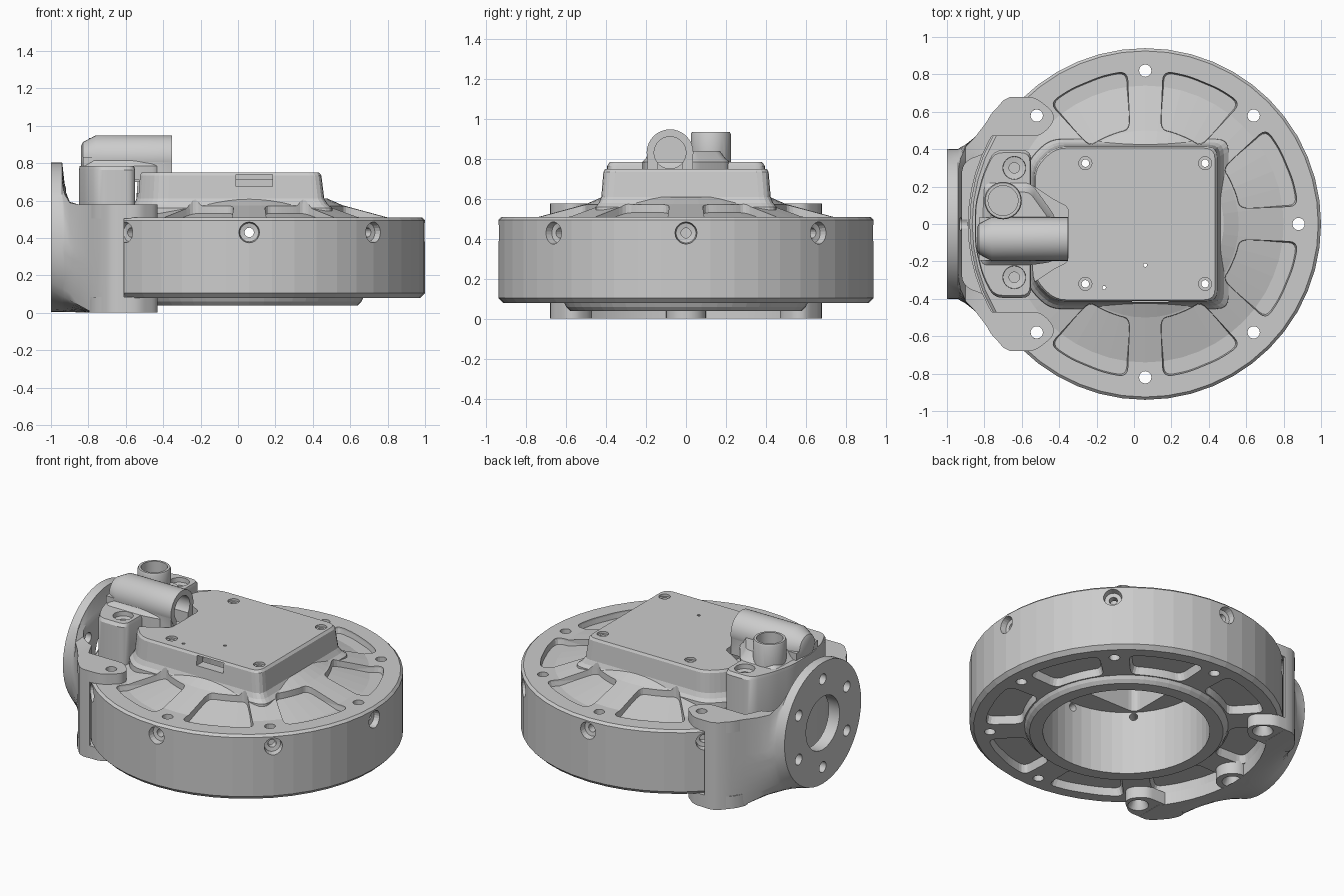
import bpy, bmesh, math
from mathutils import Vector

if "Cube" in bpy.data.objects:
    bpy.data.objects.remove(bpy.data.objects["Cube"])

CX = 0.06  # axis of the round body


def obj_from(bm, name):
    bmesh.ops.recalc_face_normals(bm, faces=bm.faces[:])
    me = bpy.data.meshes.new(name)
    bm.to_mesh(me)
    bm.free()
    ob = bpy.data.objects.new(name, me)
    bpy.context.collection.objects.link(ob)
    return ob


def skin(rings, name):
    """Closed solid through a list of equal-length point rings."""
    bm = bmesh.new()
    vs = [[bm.verts.new(p) for p in r] for r in rings]
    n = len(vs[0])
    for a, b in zip(vs, vs[1:]):
        for i in range(n):
            bm.faces.new((a[i], a[(i + 1) % n], b[(i + 1) % n], b[i]))
    bm.faces.new(vs[0])
    bm.faces.new(vs[-1])
    return obj_from(bm, name)


def lathe(name, profile, loc, axis=(0, 0, 1), n=24):
    """Solid of revolution; profile is (radius, distance along axis)."""
    q = Vector((0, 0, 1)).rotation_difference(Vector(axis))
    rings = [[q @ Vector((r * math.cos(2 * math.pi * i / n), r * math.sin(2 * math.pi * i / n), h)) + Vector(loc)
              for i in range(n)] for r, h in profile]
    return skin(rings, name)


def rounded(pts, d, n=4):
    out = []
    for i, p in enumerate(pts):
        p, a, b = Vector(p), Vector(pts[i - 1]), Vector(pts[(i + 1) % len(pts)])
        s = p + (a - p).normalized() * min(d, (a - p).length * .45)
        e = p + (b - p).normalized() * min(d, (b - p).length * .45)
        out += [s.lerp(p, k / n).lerp(p.lerp(e, k / n), k / n) for k in range(n + 1)]
    return out


def prism(name, pts, levels):
    """Outline stacked at (z, scale) levels, scaled about its middle."""
    c = sum((Vector(p) for p in pts), Vector((0, 0))) / len(pts)
    return skin([[(*(c + (Vector(p) - c) * s), z) for p in pts] for z, s in levels], name)


def boolean(ob, others, op='DIFFERENCE'):
    bm = bmesh.new()
    for o in others:
        bm.from_mesh(o.data)
        bpy.data.objects.remove(o)
    tool = obj_from(bm, "cutter")
    tool.hide_render = True
    m = ob.modifiers.new("bool", 'BOOLEAN')
    m.operation, m.object, m.solver, m.use_self = op, tool, 'EXACT', True
    bpy.context.view_layer.objects.active = ob
    bpy.ops.object.modifier_apply(modifier=m.name)
    bpy.data.objects.remove(tool)
    return ob


def smooth(ob):
    bpy.ops.object.select_all(action='DESELECT')
    ob.select_set(True)
    bpy.context.view_layer.objects.active = ob
    bpy.ops.object.shade_smooth_by_angle(angle=math.radians(30))


def box(name, x0, x1, y0, y1, z0, z1, d=0.0):
    pts = [(x0, y0), (x1, y0), (x1, y1), (x0, y1)]
    return prism(name, rounded(pts, d) if d else pts, [(z0, 1), (z1, 1)])


def pocket(mid, ri, ro, levels):
    """Wedge pocket between two spokes."""
    def arc(r, hw):
        h = math.radians(22.5) - math.asin(hw / r)
        return [(CX + r * math.cos(mid + h * t), r * math.sin(mid + h * t)) for t in (-1, -.4, .4, 1)]
    return prism("cutter", rounded(arc(ri, .08) + arc(ro, .09)[::-1], .055), levels)


def around(r, a):
    return CX + r * math.cos(a), r * math.sin(a)


EIGHTHS = [k * math.pi / 4 for k in range(8) if k != 4]  # the bracket hides the last one

# round body: rim, sloped top and lower lip
body = lathe("round_body", [(.58, .04), (.60, .06), (.61, .08), (.915, .08), (.94, .105), (.94, .495),
                            (.925, .51), (.74, .51), (.5, .575), (.42, .61)], (CX, 0, 0), n=48)

# raised square housing with a small flared foot
plan = rounded([(.455, -.42), (.455, .42), (-.43, .42), (-.54, .31), (-.54, -.31), (-.43, -.42)], .06)
boolean(body, [prism("housing", plan, [(.47, 1.09), (.56, 1.08), (.58, 1.04), (.61, 1.01),
                                       (.735, .985), (.75, .965)])], 'UNION')

# hollow inside, then pockets in both faces; upper floors follow the slope
boolean(body, [lathe("cutter", [(.5, -.1), (.5, .46)], (CX, 0, 0), n=48)])
boolean(body, [box("cutter", -.3, .41, -.35, .35, .4, .71, .05)])
boolean(body, [boolean(pocket(math.radians(22.5 * k), .51, .83, [(.44, .9), (.5, .97), (.7, 1.02)]),
                       [lathe("floor", [(.95, .3), (.95, .472), (.74, .472), (.5, .535), (.3, .59)], (CX, 0, 0), n=48)])
               for k in (-5, -3, -1, 1, 3, 5)])
boolean(body, [pocket(math.radians(22.5 + 45 * k), .62, .845, [(-.05, 1.03), (.08, 1), (.13, .93)])
               for k in range(8)])

# rim screw holes and vertical bolt holes
boolean(body, [lathe("cutter", [(.025, .4), (.025, .895), (.05, .9), (.06, .97)], (CX, 0, .43),
                     (math.cos(a), math.sin(a), 0), 20) for a in EIGHTHS])
boolean(body, [lathe("cutter", [(.033, -.1), (.033, .7)], (*around(.82, a), 0), n=16) for a in EIGHTHS])

# lid screws, pin holes, front socket and notch for the cable tube
boolean(body, [lathe("cutter", [(.02, .66), (.02, .735), (.035, .735), (.035, .8)], (x, y, 0), n=16)
               for x in (-.26, .38) for y in (-.32, .325)])
boolean(body, [lathe("cutter", [(.01, .66), (.01, .8)], (x, y, 0), n=10)
               for x, y in ((.06, -.22), (-.16, -.34))])
boolean(body, [box("cutter", -.01, .185, -.5, -.33, .675, .74)])
boolean(body, [prism("cutter", rounded([(-.35, .09), (-.35, -.2), (-.43, -.24), (-.58, -.34), (-.58, .23),
                                        (-.43, .13)], .03), [(.64, 1), (.8, 1)])])

# bracket: round flange blending into a square yoke
SECTIONS = [(-1, .4, 0), (-.94, .402, 0), (-.927, .41, .5), (-.9, .425, .9), (-.85, .465, 1), (-.8, .53, 1),
            (-.75, .6, 1), (-.7, .66, 1), (-.66, .68, 1), (-.61, .68, 1)]


def clamp(v, lo=-1, hi=1):
    return max(lo, min(hi, v))


rings = []
for x, half, w in SECTIONS:
    ring = []
    for i in range(48):
        a = 2 * math.pi * i / 48
        c, s = math.cos(a), math.sin(a)
        k = w if s >= 0 else clamp((x + 1) / .22, 0, 1)
        y = half * (c + k * (clamp(1.4143 * c) - c))
        zc, zr = .405 + .4 * s, .29 + .288 * clamp(1.4143 * s)
        ring.append((x, y, zc + k * (zr - zc)))
    rings.append(ring)
bracket = skin(rings, "mounting_bracket")
boolean(bracket, [lathe("cutter", [(.946, .08), (.946, 1)], (CX, 0, 0), n=64)])
boolean(bracket, [lathe("cutter", [(.84, -.2), (.84, .2)], (CX, 0, 0), n=64)])
boolean(bracket, [prism("cutter", rounded([(-.92, -.33), (-.6, -.45), (-.6, .45), (-.92, .33)], .06),
                        [(.09, 1), (1, 1)])])
boolean(bracket, [lathe("cutter", [(.175, -.1), (.175, .25)], (-1, 0, .405), (1, 0, 0), 32)]
        + [lathe("cutter", [(.035, -.1), (.035, .11)],
                 (-1, .29 * math.cos(a), .405 + .29 * math.sin(a)), (1, 0, 0), 16)
           for a in [math.radians(30 + 60 * k) for k in range(6)]])
smooth(bracket)

# bracket ears above and below the rim, both sides
for side, s in (("left", 1), ("right", -1)):
    for level, z0, z1 in (("upper", .505, .578), ("lower", .003, .085)):
        pts = [(-.76, .6), (-.66, .68), (-.53, .68), (-.43, .6), (-.43, .54), (-.5, .47), (-.79, .47), (-.8, .52)]
        ear = prism(f"{level}_ear_{side}", rounded([(x, y * s) for x, y in pts], .04), [(z0, 1), (z1, 1)])
        drill = [(.033, -.1), (.033, .7)] if level == "upper" else [(.075, -.02), (.033, .06), (.033, .2)]
        boolean(ear, [lathe("cutter", drill, (-.52, .58 * s, 0), n=20)])
        smooth(ear)

# countersunk boss under the bracket
boss = lathe("lower_boss", [(.1, .003), (.1, .1)], (-.77, 0, 0), n=28)
boolean(boss, [lathe("cutter", [(.075, -.02), (.033, .06), (.033, .085)], (-.77, 0, 0), n=20)])
smooth(boss)

# cable entry pedestal with two sunken screws
pedestal = prism("cable_pedestal", rounded([(-.55, -.395), (-.55, .395), (-.75, .395), (-.81, .26), (-.85, .1),
                                            (-.85, -.12), (-.81, -.28), (-.75, -.395)], .05),
                 [(.5, 1), (.765, 1), (.785, .965)])
boolean(pedestal, [lathe("cutter", [(.028, .6), (.028, .75), (.06, .755), (.066, .9)], (-.64, y, 0), n=24)
                   for y in (.3, -.285)])
smooth(pedestal)

# horizontal cable tube on its saddle, with keyhole bore, and upright port
tube = lathe("cable_tube", [(.06, -.84), (.08, -.83), (.117, -.76), (.117, -.352)], (0, -.08, .832), (1, 0, 0), 32)
boolean(tube, [box("saddle", -.83, -.354, -.194, .034, .7, .832)], 'UNION')
boolean(tube, [prism("flare", rounded([(-.82, -.22), (-.55, -.22), (-.42, -.2), (-.42, .04), (-.55, .22),
                                       (-.8, .22)], .04), [(.71, 1), (.785, 1), (.805, .9), (.84, .8)])], 'UNION')
boolean(tube, [lathe("port", [(.1, .72), (.1, .925), (.095, .935)], (-.7, .125, 0), n=32)], 'UNION')
boolean(tube, [lathe("cutter", [(.08, -.72), (.08, -.3)], (0, -.08, .832), (1, 0, 0), 28)])
boolean(tube, [box("cutter", -.52, -.3, -.14, -.02, .6, .82)])
boolean(tube, [lathe("cutter", [(.08, .8), (.08, 1)], (-.7, .125, 0), n=28)])
smooth(tube)
